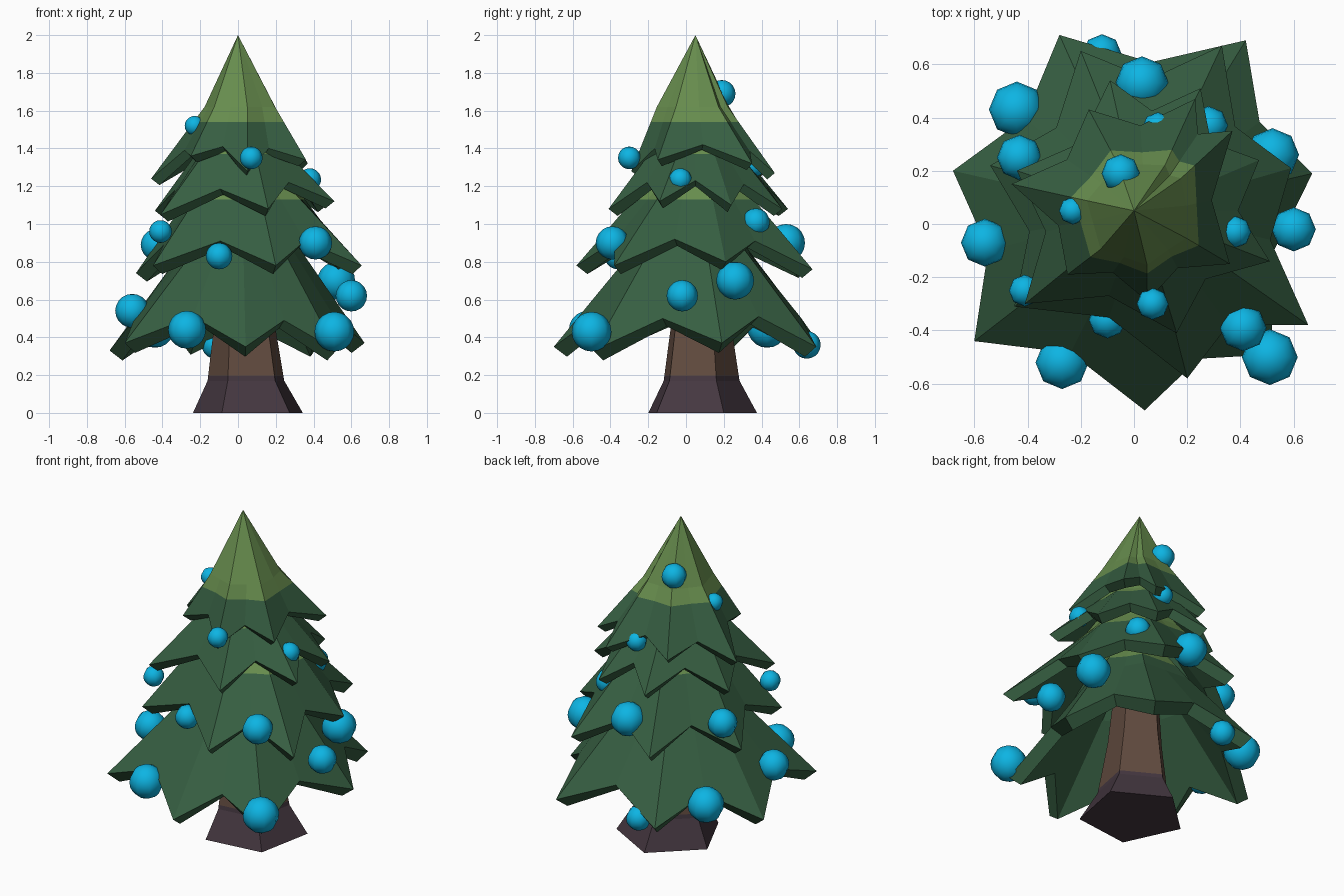
import bpy, bmesh, math
from mathutils import Vector

if "Cube" in bpy.data.objects:
    bpy.data.objects.remove(bpy.data.objects["Cube"])


def material(name, rgb):
    m = bpy.data.materials.new(name)
    m.diffuse_color = (*rgb, 1)
    m.use_nodes = True
    m.node_tree.nodes["Principled BSDF"].inputs["Base Color"].default_value = m.diffuse_color
    return m


GREEN = material("dark green", (.037, .113, .054))
LIGHT = material("light green", (.135, .265, .075))
BROWN = material("bark brown", (.122, .071, .050))
PURPLE = material("dark purple bark", (.058, .038, .051))
BLUE = material("bright blue", (.004, .46, .77))


def finish(bm, name, mats, split=None):
    """Cut at a height, colour above it with the second material, make the object."""
    if split:
        bmesh.ops.bisect_plane(bm, geom=bm.verts[:] + bm.edges[:] + bm.faces[:],
                               plane_co=(0, 0, split), plane_no=(0, 0, 1))
    bmesh.ops.recalc_face_normals(bm, faces=bm.faces)
    if split:
        for f in bm.faces:
            f.material_index = int(f.calc_center_median().z > split)
    me = bpy.data.meshes.new(name)
    bm.to_mesh(me)
    bm.free()
    for m in mats:
        me.materials.append(m)
    ob = bpy.data.objects.new(name, me)
    bpy.context.collection.objects.link(ob)
    return ob


def skin(bm, rings):
    """Join rings of equal length; a one-point ring makes a fan."""
    rings = [[bm.verts.new(p) for p in r] for r in rings]
    n = max(len(r) for r in rings)
    for a, b in zip(rings, rings[1:]):
        for i in range(n):
            j = (i + 1) % n
            if len(a) == 1:
                bm.faces.new((a[0], b[i], b[j]))
            elif len(b) == 1:
                bm.faces.new((a[i], a[j], b[0]))
            else:
                bm.faces.new((a[i], a[j], b[j], b[i]))
    return rings


# Trunk: flared five-sided column
bm = bmesh.new()
rings = []
for z, r, cx, cy in ((0, .308, .064, .07), (.17, .215, .05, .07),
                     (.5, .165, .04, .07), (1.0, .12, .02, .06)):
    rings.append([(cx + r * math.cos(math.radians(25 + 72 * i)),
                   cy + r * math.sin(math.radians(25 + 72 * i)), z) for i in range(5)])
rings = skin(bm, rings)
bm.faces.new(rings[0])
bm.faces.new(rings[-1])
finish(bm, "trunk", [PURPLE, BROWN], .195)


def tier(name, apex, tips, mid, split, thick, lift, notch):
    """Star-shaped thick skirt of branches with drooping tips; mid = (x, y, z, radius)."""
    apex, centre = Vector(apex), Vector(mid[:3])
    rim = []
    for i, t in enumerate(tips):
        t, u = Vector(t), Vector(tips[(i + 1) % len(tips)])
        v = (t + u) / 2
        v = Vector((apex.x + (v.x - apex.x) * notch, apex.y + (v.y - apex.y) * notch, v.z + lift))
        rim += [t, v]
    middle, low, inner = [], [], []
    for k, p in enumerate(rim):
        n = Vector((p.x - apex.x, p.y - apex.y, 0)).normalized()
        tip = k % 2 == 0
        m = centre + n * mid[3] * (1.06 if tip else .94)
        middle.append(m)
        low.append(p - n * thick - Vector((0, 0, thick * (.75 if tip else .6))))
        inner.append(m - n * thick * .6 - Vector((0, 0, thick)))
    bm = bmesh.new()
    skin(bm, [[apex], middle, rim, low, inner, [apex - Vector((0, 0, thick * 2))]])
    finish(bm, name, [GREEN, LIGHT], split)


# Four tiers of branches, bottom to top
tier("bottom_branches", (.02, .04, 1.3),
     [(.04, -.70, .35), (.52, -.49, .33), (.67, .19, .37), (.42, .69, .35),
      (-.28, .71, .36), (-.68, .20, .33), (-.60, -.44, .37)],
     (.02, .04, .85, .31), .95, .07, .15, .86)
tier("lower_middle_branches", (.04, .05, 1.6),
     [(.655, -.38, .78), (.20, -.58, .78), (-.45, -.31, .78), (-.54, .22, .74),
      (-.20, .65, .76), (.33, .67, .76), (.59, .21, .80)],
     (.04, .05, 1.2, .26), 1.13, .06, .13, .81)
tier("upper_middle_branches", (.02, .05, 1.8),
     [(-.41, -.30, 1.05), (.16, -.41, 1.08), (.51, -.14, 1.12), (.47, .24, 1.10),
      (.25, .51, 1.08), (-.09, .54, 1.08), (-.44, .20, 1.07)],
     (.02, .05, 1.4, .22), 1.37, .05, .12, .79)
tier("top_branches", (0, .05, 2),
     [(-.46, .15, 1.24), (-.25, -.19, 1.36), (.05, -.29, 1.28), (.36, -.15, 1.34),
      (.37, .35, 1.32), (.23, .47, 1.27), (-.17, .43, 1.28)],
     (.02, .045, 1.62, .19), 1.54, .045, .09, .8)

# Round baubles: x, y, z, radius
baubles = [(-.44, .43, .45, .105), (-.43, .25, .89, .085), (-.56, -.07, .54, .09),
           (-.41, -.25, .96, .06), (-.10, -.36, .83, .07), (-.27, -.52, .44, .1),
           (.07, -.30, 1.35, .06), (.41, -.39, .90, .088), (.51, -.50, .43, .105),
           (.60, -.02, .62, .083), (.38, -.03, 1.235, .06), (.52, .26, .70, .1),
           (.28, .37, 1.01, .073), (.09, .36, 1.31, .06), (.03, .53, .90, .1),
           (-.12, .64, .36, .073), (-.05, .19, 1.69, .072), (-.23, .05, 1.52, .052)]
for i, (x, y, z, r) in enumerate(baubles):
    bm = bmesh.new()
    bmesh.ops.create_uvsphere(bm, u_segments=8, v_segments=10, radius=r)
    bmesh.ops.translate(bm, verts=bm.verts, vec=(x, y, z))
    for f in bm.faces:
        f.smooth = True
    finish(bm, f"bauble_{i + 1}", [BLUE])
